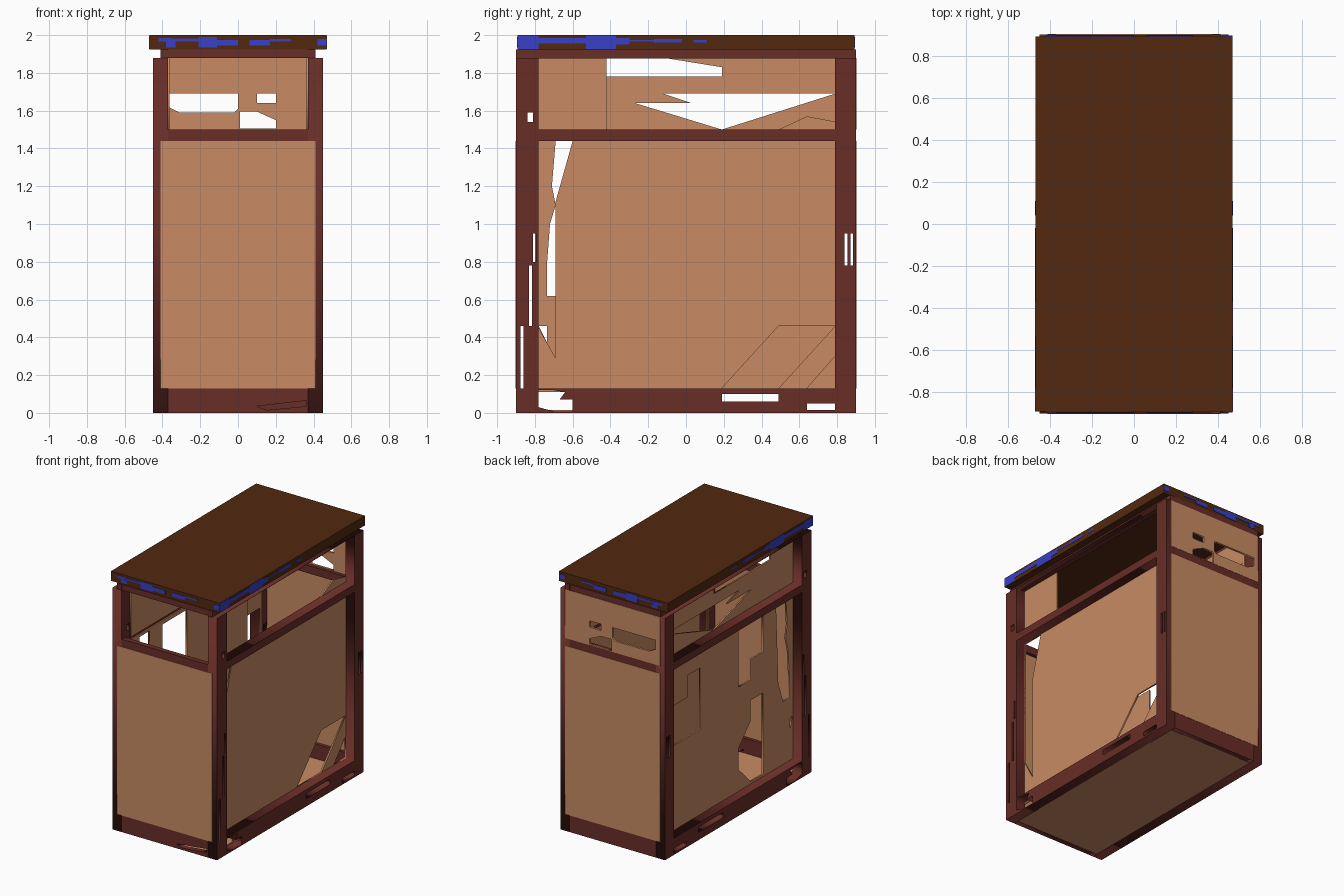
import bpy
from mathutils import Matrix

if "Cube" in bpy.data.objects:
    bpy.data.objects.remove(bpy.data.objects["Cube"])


def material(name, rgb):
    m = bpy.data.materials.new(name)
    m.diffuse_color = (*rgb, 1)
    m.use_nodes = True
    m.node_tree.nodes["Principled BSDF"].inputs["Base Color"].default_value = m.diffuse_color
    return m


RED = material("red_wood", (0.14, 0.026, 0.02))
TAN = material("tan_board", (0.58, 0.26, 0.125))
DARK = material("dark_wood", (0.085, 0.022, 0.005))
BLUE = material("blue_paint", (0.04, 0.05, 0.56))

# Plane axes: drawn (u, v) becomes (y, z) on sides, (x, z) on the ends
SIDE = Matrix(((0, 0, 1, 0), (1, 0, 0, 0), (0, 1, 0, 0), (0, 0, 0, 1)))
END = Matrix(((1, 0, 0, 0), (0, 0, -1, 0), (0, 1, 0, 0), (0, 0, 0, 1)))


def rect(u0, u1, v0, v1):
    return [(u0, v0), (u1, v0), (u1, v1), (u0, v1)]


def plate(name, mat, axes, a, b, outline, holes=()):
    """Flat board with cut-outs, spanning a..b along the plane's world normal."""
    cu = bpy.data.curves.new(name, 'CURVE')
    cu.dimensions = '2D'
    cu.fill_mode = 'BOTH'
    cu.extrude = abs(b - a) / 2
    for loop in [outline, *holes]:
        s = cu.splines.new('POLY')
        s.points.add(len(loop) - 1)
        for p, (u, v) in zip(s.points, loop):
            p.co = (u, v, 0, 1)
        s.use_cyclic_u = True
    tmp = bpy.data.objects.new(name + "_outline", cu)
    bpy.context.collection.objects.link(tmp)
    bpy.context.view_layer.update()
    dg = bpy.context.evaluated_depsgraph_get()
    me = bpy.data.meshes.new_from_object(tmp.evaluated_get(dg))
    bpy.data.objects.remove(tmp)
    mid = (a + b) / 2
    shift = (mid, 0, 0) if axes is SIDE else (0, mid, 0)
    me.transform(Matrix.Translation(shift) @ axes)
    me.materials.clear()
    me.materials.append(mat)
    ob = bpy.data.objects.new(name, me)
    bpy.context.collection.objects.link(ob)
    return ob


def box(name, mat, x, y, z):
    bpy.ops.mesh.primitive_cube_add(size=1)
    ob = bpy.context.object
    ob.name = name
    ob.data.transform(Matrix.Translation([(r[0] + r[1]) / 2 for r in (x, y, z)])
                      @ Matrix.Diagonal([r[1] - r[0] for r in (x, y, z)] + [1]))
    ob.data.materials.append(mat)
    return ob


# Side frames with posts, rails and splintered slots
windows = [rect(-.78, .79, .13, 1.44), rect(-.78, .79, 1.5, 1.88 - .002)]
slots = [rect(.84, .855, .78, .95), rect(.87, .885, .78, .95),
         rect(-.81, -.795, .8, .95), rect(-.83, -.815, .46, .78),
         rect(-.875, -.86, .13, .46), rect(-.84, -.81, 1.54, 1.59),
         rect(.19, .49, .06, .1), rect(.64, .79, .015, .05),
         [(-.78, .03), (-.7, .008), (-.6, .008), (-.6, .07), (-.67, .07), (-.64, .11), (-.7, .12), (-.78, .12)]]
for name, s in (("right", 1), ("left", -1)):
    plate(name + "_side_frame", RED, SIDE, s * .37, s * .45,
          rect(-.9, .9, 0, 1.88), windows + slots)
    box(name + "_top_rail", RED, sorted((s * .37, s * .41)), (-.9, .9), (1.875, 1.925))

# Right side boards, broken at front edge, lower rear and most of the upper part
plate("right_lower_board", TAN, SIDE, .362, .374, rect(-.8, .81, .11, 1.46), [
    [(-.78, 1.44), (-.6, 1.44), (-.69, 1.12), (-.69, .29), (-.78, .45)],
    [(.19, .13), (.49, .13), (.79, .46), (.49, .46)],
    [(.64, .13), (.79, .13), (.79, .3)]])
plate("right_upper_board", TAN, SIDE, .362, .374, rect(-.8, -.42, 1.48, 1.9))
plate("right_upper_shard", TAN, SIDE, .362, .374,
      [(.47, 1.49), (.8, 1.49), (.8, 1.54), (.64, 1.57), (.49, 1.5)])

# Left side boards with jagged holes
plate("left_lower_board", TAN, SIDE, -.374, -.362, rect(-.8, .81, .11, 1.46), [
    [(.79, 1.1), (.51, 1.1), (.51, 1.27), (.36, 1.27), (.36, .79), (.79, .79)],
    [(-.11, 1.43), (-.41, 1.43), (-.41, 1.1), (-.26, 1.1), (-.26, .94), (-.11, .94)],
    [(-.41, .78), (-.26, .78), (-.26, .62), (-.11, .46), (-.11, .3), (-.26, .15), (-.41, .15)],
    [(-.57, 1.44), (-.69, 1.44), (-.71, 1.2), (-.69, 1.1), (-.72, 1.0),
     (-.735, .8), (-.735, .62), (-.66, .62), (-.6, .78)],
    [(-.78, .46), (-.735, .46), (-.735, .37)]])
plate("left_upper_board", TAN, SIDE, -.374, -.362, rect(-.8, .81, 1.48, 1.9), [
    [(-.5, 1.88), (-.12, 1.88), (.19, 1.83), (.19, 1.78), (-.5, 1.78)],
    [(-.12, 1.69), (.79, 1.69), (.19, 1.5), (-.27, 1.64), (.03, 1.64)]])

# Front and back: rails and boards, the front upper part is open
for name, s in (("front", -1), ("back", 1)):
    gouge = [[(.1, .035), (.15, .015), (.36, .035), (.36, .065)]] if s < 0 else []
    plate(name + "_bottom_rail", RED, END, s * .86, s * .9, rect(-.372, .372, 0, .13), gouge)
    box(name + "_middle_rail", RED, (-.372, .372), sorted((s * .86, s * .9)), (1.44, 1.5))
    box(name + "_top_rail", RED, (-.372, .372), sorted((s * .86, s * .898)), (1.88, 1.925))
    box(name + "_lower_board", TAN, (-.41, .41), sorted((s * .885, s * .902)), (.13, 1.44))
plate("back_upper_board", TAN, END, .885, .902, rect(-.41, .41, 1.5, 1.88), [
    [(-.37, 1.69), (0, 1.69), (0, 1.61), (-.02, 1.59), (-.31, 1.59), (-.37, 1.62)],
    rect(.1, .2, 1.64, 1.69),
    [(.01, 1.505), (.2, 1.505), (.2, 1.55), (.1, 1.595), (.01, 1.595)]])

# Floor board
box("floor_board", TAN, (-.38, .38), (-.87, .87), (.002, .015))

# Table top slab
box("top_slab", DARK, (-.468, .468), (-.892, .892), (1.925, 2.0))

# Blue paint drips along the slab edges
long_drips = [(-.892, -.78, 1.927, 1.998), (-.78, -.53, 1.955, 1.985), (-.53, -.37, 1.927, 1.998),
              (-.37, -.3, 1.95, 1.985), (-.3, -.17, 1.965, 1.975), (-.17, -.02, 1.96, 1.98),
              (.04, .11, 1.96, 1.975)]
end_drips = [(-.42, -.35, 1.965, 1.985), (-.38, -.33, 1.935, 1.965), (-.35, -.21, 1.967, 1.982),
             (-.21, -.11, 1.935, 1.99), (-.11, 0, 1.945, 1.975), (.06, .17, 1.945, 1.975),
             (.17, .28, 1.967, 1.98), (.42, .468, 1.945, 1.98)]
for s in (-1, 1):
    for a, b, lo, hi in long_drips:
        box("side_paint_drip", BLUE, sorted((s * .46, s * .47)), (a, b), (lo, hi))
    for a, b, lo, hi in end_drips:
        box("end_paint_drip", BLUE, (a, b), sorted((s * .885, s * .895)), (lo, hi))
